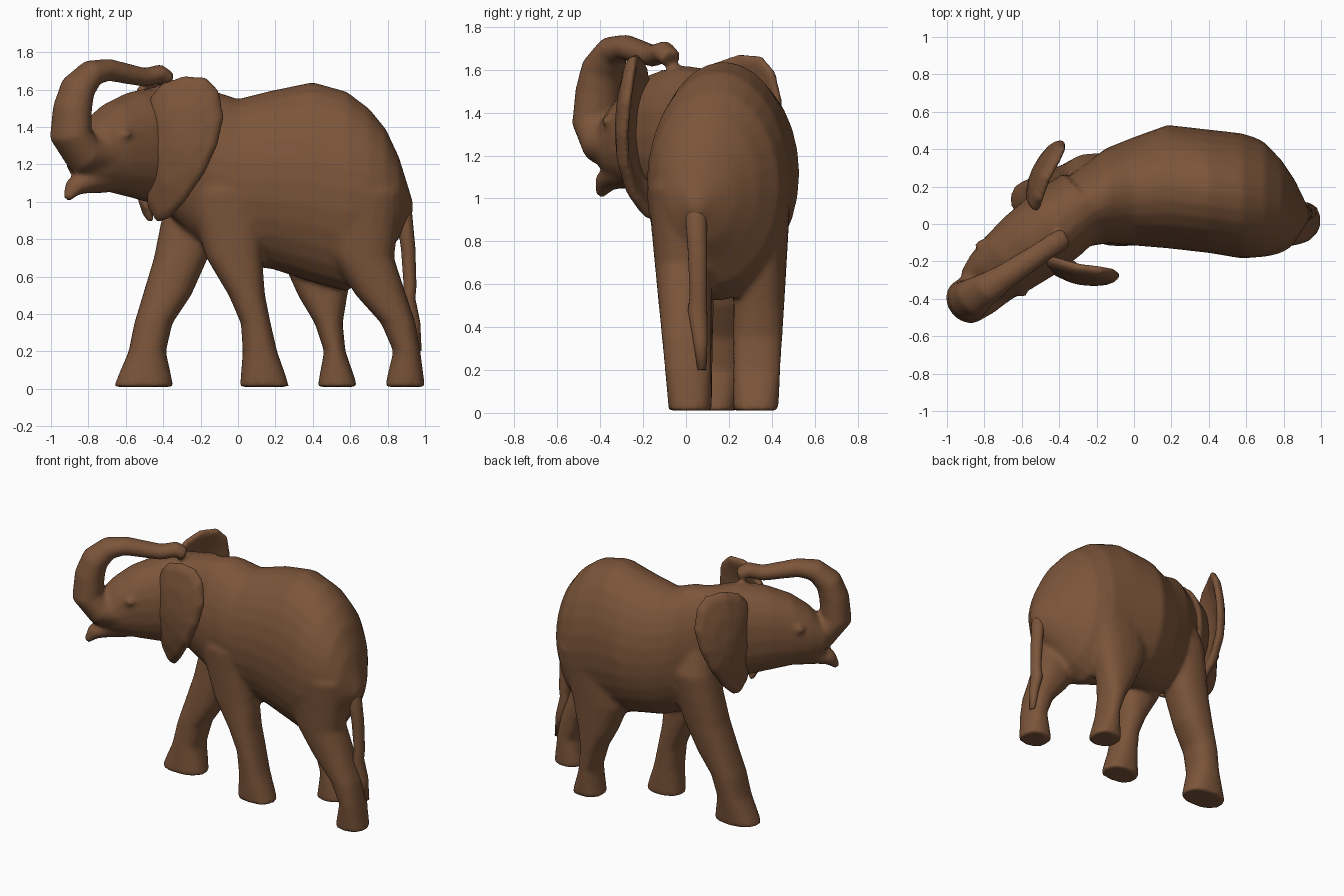
import bpy, bmesh, math
from mathutils import Vector as V

if "Cube" in bpy.data.objects:
    bpy.data.objects.remove(bpy.data.objects["Cube"])

skin = bpy.data.materials.new("brown skin")
skin.diffuse_color = (0.20, 0.09, 0.042, 1)
skin.use_nodes = True
skin.node_tree.nodes["Principled BSDF"].inputs["Base Color"].default_value = skin.diffuse_color


def loft(bm, rings, n=20, p=1.0):
    """Skin a row of (centre, half axis a, half axis b) ovals; p < 1 squares them."""
    def sp(v):
        return math.copysign(abs(v) ** p, v)
    loops = []
    for c, a, b in rings:
        loops.append([bm.verts.new(c + a * sp(math.cos(t)) + b * sp(math.sin(t)))
                      for t in (2 * math.pi * i / n for i in range(n))])
    skin_loops(bm, loops)


def skin_loops(bm, loops):
    n = len(loops[0])
    for r, s in zip(loops, loops[1:]):
        for i in range(n):
            j = (i + 1) % n
            bm.faces.new((r[i], r[j], s[j], s[i]))
    bm.faces.new(loops[0][::-1])
    bm.faces.new(loops[-1])


def tube(bm, pts, across, y_of, flat):
    """Tube along (x, z, half width); y follows x by rule, depth is width * flat."""
    c = [V((x, y_of(x), z)) for x, z, w in pts]
    rings = []
    for i, p in enumerate(pts):
        t = (c[min(i + 1, len(c) - 1)] - c[max(i - 1, 0)]).normalized()
        s = (across - t * across.dot(t)).normalized()
        rings.append((c[i], s * p[2], t.cross(s) * p[2] * flat))
    loft(bm, rings)


def finish(name, bm, voxel=0):
    """Make the object; a voxel size blends its overlapping lofts to one skin."""
    bmesh.ops.recalc_face_normals(bm, faces=bm.faces)
    me = bpy.data.meshes.new(name)
    bm.to_mesh(me)
    bm.free()
    me.materials.append(skin)
    for f in me.polygons:
        f.use_smooth = True
    ob = bpy.data.objects.new(name, me)
    bpy.context.collection.objects.link(ob)
    if voxel:
        m = ob.modifiers.new("fuse", 'REMESH')
        m.mode = 'VOXEL'
        m.voxel_size = voxel
        m.use_smooth_shade = True
        m = ob.modifiers.new("soften", 'SMOOTH')
        m.factor = 0.5
        m.iterations = 6


def head_y(x):
    return .8 * x + .33


bm = bmesh.new()

# Barrel: x, mid y, half width, low z, high z
barrel = [(-.44, .02, .17, 1.0, 1.58), (-.15, .15, .255, .72, 1.6),
          (0, .175, .29, .66, 1.55), (.18, .2, .33, .64, 1.595),
          (.4, .175, .33, .57, 1.64), (.58, .15, .335, .52, 1.59),
          (.7, .13, .305, .6, 1.5), (.79, .1, .24, .72, 1.39),
          (.86, .07, .165, .8, 1.24), (.935, .05, .03, .94, 1.0)]
loft(bm, [(V((x, y, (lo + hi) / 2)), V((0, w, 0)), V((0, 0, (hi - lo) / 2)))
          for x, y, w, lo, hi in barrel], 28)

# Legs: x range at each level, with y range running straight from hip to foot
levels = (1.05, .7, .5, .35, .2, .01)


def leg(spans, hip_y, foot_y):
    rows = list(zip(levels, spans))
    (a, b), (c, d) = spans[-2:]
    rows.insert(5, (.08, (a * .35 + c * .65, b * .35 + d * .65)))    # flare of the foot
    rings = []
    for z, (x0, x1) in rows:
        y0, y1 = (f + (h - f) * z / levels[0] for h, f in zip(hip_y, foot_y))
        rings.append((V(((x0 + x1) / 2, (y0 + y1) / 2, z)),
                      V(((x1 - x0) / 2, 0, 0)), V((0, (y1 - y0) / 2, 0))))
    c, a, b = rings[0]                                  # shoulder sinks into the barrel
    rings.insert(0, (V((c.x, c.y * .7 + .05, 1.3)), a * .6, b * .6))
    loft(bm, rings, 20, .85)


leg([(-.28, .14), (-.17, .13), (-.05, .145), (.015, .175), (.025, .21), (.01, .275)],
    (-.12, .14), (-.08, .12))
leg([(-.38, -.04), (-.45, -.16), (-.51, -.25), (-.555, -.35), (-.585, -.385), (-.665, -.345)],
    (.08, .38), (.02, .24))
leg([(.38, .88), (.5, .835), (.63, .9), (.765, .95), (.83, .975), (.785, 1)],
    (-.18, .12), (-.08, .12))
leg([(.2, .74), (.23, .63), (.32, .585), (.41, .56), (.46, .575), (.425, .64)],
    (.22, .49), (.22, .43))

# Head, turned to one side: x, half width, low z, high z
side = V((.65, -.76, 0)).normalized()
head = [(-.25, .19, .95, 1.6), (-.42, .21, .98, 1.62), (-.56, .205, 1.02, 1.59),
        (-.68, .185, 1.05, 1.53), (-.77, .16, 1.08, 1.45), (-.85, .12, 1.13, 1.34)]
loft(bm, [(V((x, head_y(x), (lo + hi) / 2)), side * w, V((0, 0, (hi - lo) / 2)))
          for x, w, lo, hi in head], 20, .9)

# Raised trunk curling back over the head
tube(bm, [(-.68, 1.24, .12), (-.83, 1.26, .13), (-.895, 1.36, .125), (-.885, 1.5, .115),
          (-.855, 1.61, .105), (-.78, 1.69, .085), (-.69, 1.705, .07), (-.5, 1.665, .06),
          (-.42, 1.685, .06), (-.37, 1.65, .055)], side, lambda x: .66 * x + .175, .85)

# Pointed lower lip
tube(bm, [(-.72, 1.14, .12), (-.82, 1.11, .085), (-.88, 1.075, .06), (-.915, 1.015, .025)],
     side, head_y, .8)

# Eyes: small bulges on both cheeks
for s in (.165, -.165):
    c = V((-.71, head_y(-.71), 1.36)) + side * s
    loft(bm, [(c + V((0, 0, h)), side * w, V((.8, .6, 0)) * w)
              for h, w in ((-.03, .015), (0, .035), (.03, .015))], 10)

finish("elephant_body", bm, .016)

# Ears: outline as (distance from the head, height), swung out by direction
outline = [(0, 1.56), (.06, 1.63), (.18, 1.67), (.3, 1.665), (.37, 1.59), (.4, 1.45),
           (.37, 1.3), (.3, 1.15), (.19, 1), (.09, .91), (.02, .89), (-.03, .98), (-.02, 1.25)]
for name, root, out, flip in (("right_ear", V((-.47, -.2, 0)), V((.97, -.24, 0)), 1),
                              ("left_ear", V((-.545, .08, 0)), V((.37, .93, 0)), -1)):
    bm = bmesh.new()
    nrm = V((out.y, -out.x, 0)) * flip
    loops = []
    # rim to centre on the back, then centre to rim on the front, so the cup shape is followed
    for off, k in ((-.03, .15), (-.03, .55), (-.03, .9), (-.015, 1),
                   (.015, 1), (.03, .9), (.03, .55), (.03, .15)):
        loop = []
        for u, z in outline:
            u, z = .18 + (u - .18) * k, 1.32 + (z - 1.32) * k
            bow = .05 * (1 - ((u - .18) / .2) ** 2) - .07 * ((z - 1.32) / .37) ** 2
            loop.append(bm.verts.new(root + out * u + nrm * (off + bow) + V((0, 0, z))))
        loops.append(loop)
    skin_loops(bm, loops)
    finish(name, bm, .012)

# Tail with a small tuft
bm = bmesh.new()
tube(bm, [(.86, 1.04, .03), (.89, .92, .05), (.91, .75, .045), (.92, .55, .04),
          (.91, .48, .045), (.945, .35, .035), (.965, .2, .02)],
     V((0, 1, 0)), lambda x: .04 + .35 * (x - .87), .85)
finish("tail", bm)
